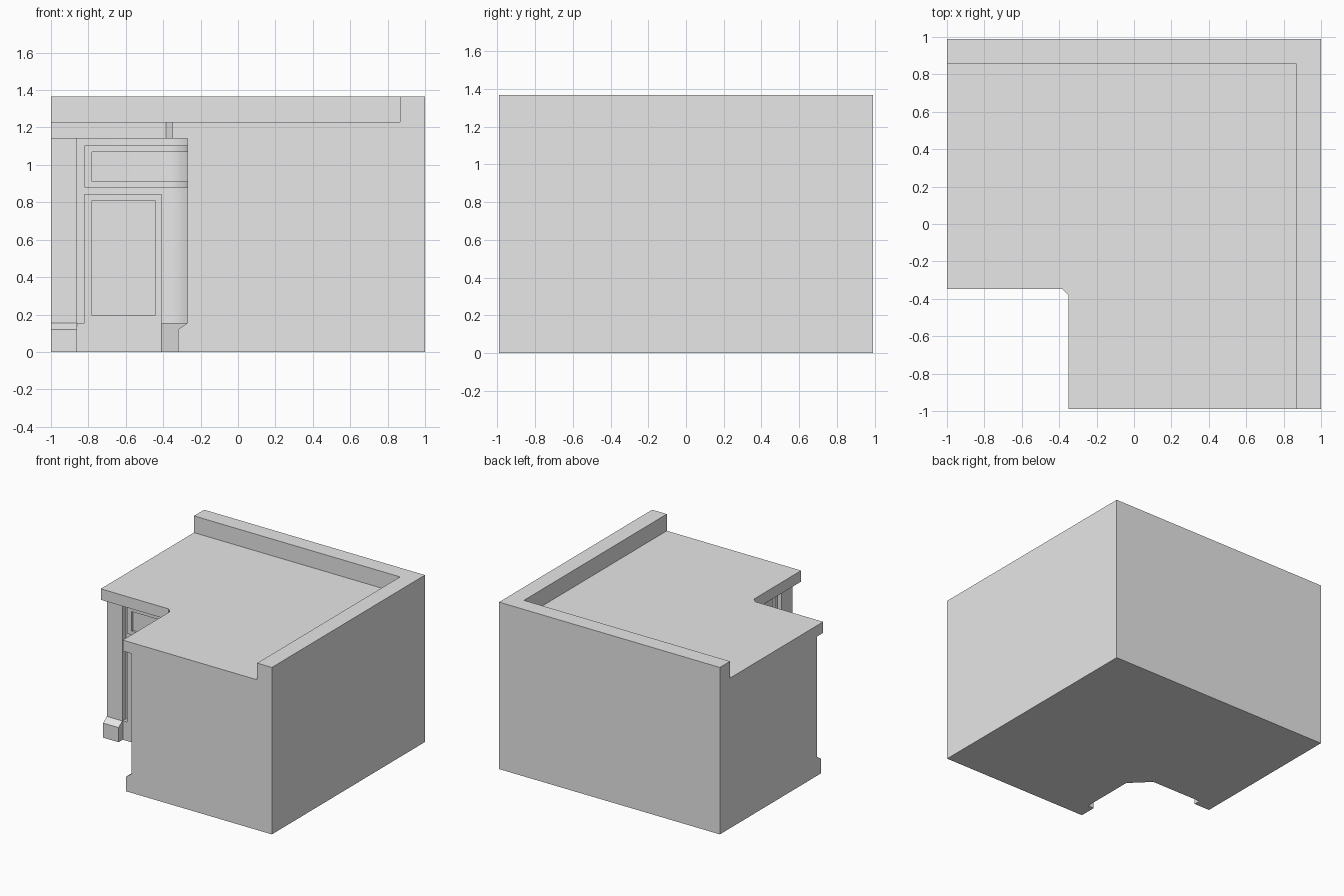
import bpy, bmesh
from math import sin, cos, pi

cube = bpy.data.objects.get("Cube")
if cube:
    bpy.data.objects.remove(cube)

mat = bpy.data.materials.new("plain_grey")
mat.use_nodes = True
GREY = (0.8, 0.8, 0.8, 1)
mat.diffuse_color = GREY
mat.node_tree.nodes["Principled BSDF"].inputs["Base Color"].default_value = GREY

DEPTH = 0.99     # the unit is slightly shallower than it is wide
FACE = -0.225    # carcass front
FRONT = -0.265   # front of plinth, doors and drawer
PANEL = -0.247   # sunken panels
SHAFT = -0.27    # pilaster front
INSIDE = -0.15   # hidden back of applied parts
BEND = -0.41     # where the inner corner starts to turn


def prism(name, points, offset):
    """Extrude a planar outline of 3D points by an offset."""
    bm = bmesh.new()
    face = bm.faces.new([bm.verts.new(p) for p in points])
    new = bmesh.ops.extrude_face_region(bm, geom=[face])["geom"]
    bmesh.ops.translate(bm, vec=offset, verts=[v for v in new if isinstance(v, bmesh.types.BMVert)])
    for v in bm.verts:
        v.co.y *= DEPTH
    bmesh.ops.recalc_face_normals(bm, faces=bm.faces)
    mesh = bpy.data.meshes.new(name)
    bm.to_mesh(mesh)
    bm.free()
    mesh.materials.append(mat)
    obj = bpy.data.objects.new(name, mesh)
    bpy.context.collection.objects.link(obj)
    bpy.ops.object.select_all(action="DESELECT")
    obj.select_set(True)
    bpy.context.view_layer.objects.active = obj
    bpy.ops.object.shade_smooth_by_angle(angle=pi / 6)
    return obj


def slab(name, outline, z0, z1):
    return prism(name, [(x, y, z0) for x, y in outline], (0, 0, z1 - z0))


def inner_path(start, f, bend=BEND, steps=8):
    """Run along one arm, round the inner corner and along the other arm."""
    r = f - bend
    turn = [i * pi / 2 / steps for i in range(steps + 1)]
    arc = [(bend + r * sin(a), bend + r * cos(a)) for a in turn]
    return [(start, f)] + arc + [(f, start)]


def corner_block(name, f, z0, z1, **kw):
    slab(name, inner_path(-1, f, **kw) + [(1, -1), (1, 1), (-1, 1)], z0, z1)


def corner_strip(name, start, f, z0, z1, **kw):
    slab(name, inner_path(start, f, **kw) + inner_path(start, INSIDE, **kw)[::-1], z0, z1)


def arm_box(name, a0, a1, f, z0, z1):
    """Box on the front of each arm, mirrored across the diagonal."""
    box = [(a0, f), (a1, f), (a1, INSIDE), (a0, INSIDE)]
    slab("left_wing_" + name, box, z0, z1)
    slab("right_wing_" + name, [(y, x) for x, y in box], z0, z1)


# carcass, plinth and worktop
corner_block("carcass", FACE, 0, 1.14)
corner_strip("plinth", -0.86, FRONT, 0, 0.155, steps=1)
corner_block("worktop", -0.35, 1.14, 1.23, bend=-0.385, steps=1)

# raised ledge along the two outer walls
slab("back_ledge", [(-1, 0.867), (0.867, 0.867), (0.867, -1), (1, -1), (1, 1), (-1, 1)], 1.23, 1.367)

# end pilasters with a sloped foot
foot = [(FACE, 0), (-0.32, 0), (-0.32, 0.12), (SHAFT, 0.155), (SHAFT, 1.14), (FACE, 1.14)]
prism("left_wing_pilaster", [(-1, d, z) for d, z in foot], (0.14, 0, 0))
prism("right_wing_pilaster", [(d, -1, z) for d, z in foot], (0, 0.14, 0))

# wrap-around drawer: rails, end stiles and sunken panel
corner_strip("drawer_bottom_rail", -0.82, FRONT, 0.88, 0.91)
corner_strip("drawer_top_rail", -0.82, FRONT, 1.07, 1.105)
corner_strip("drawer_panel", -0.78, PANEL, 0.91, 1.07)
arm_box("drawer_stile", -0.82, -0.78, FRONT, 0.91, 1.07)

# framed doors on both wings
arm_box("door_outer_stile", -0.82, -0.78, FRONT, 0.155, 0.845)
arm_box("door_inner_stile", -0.445, BEND, FRONT, 0.155, 0.845)
arm_box("door_bottom_rail", -0.78, -0.445, FRONT, 0.155, 0.195)
arm_box("door_top_rail", -0.78, -0.445, FRONT, 0.81, 0.845)
arm_box("door_panel", -0.78, -0.445, PANEL, 0.195, 0.81)
